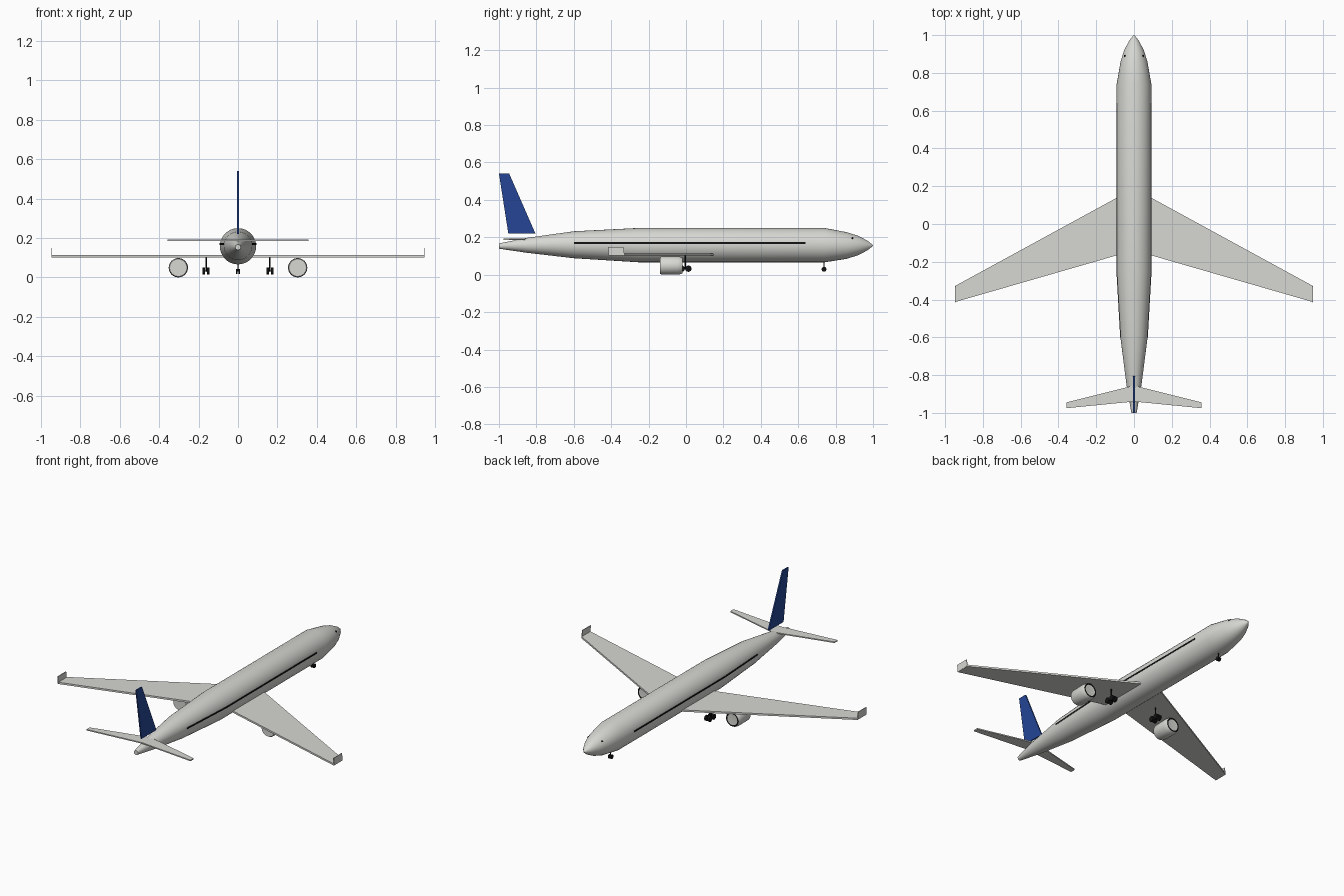
import bpy, bmesh, math
from mathutils import Matrix, Vector

cube = bpy.data.objects.get("Cube")
if cube:
    bpy.data.objects.remove(cube)


def material(name, rgb):
    m = bpy.data.materials.new(name)
    m.use_nodes = True
    m.diffuse_color = (*rgb, 1)
    m.node_tree.nodes["Principled BSDF"].inputs["Base Color"].default_value = (*rgb, 1)
    return m


GREY = material("light grey paint", (0.68, 0.68, 0.65))
BLUE = material("tail blue", (0.018, 0.06, 0.3))
BLACK = material("black", (0.006, 0.006, 0.006))


def finish(bm, name, mats, smooth=False):
    bmesh.ops.recalc_face_normals(bm, faces=bm.faces)
    me = bpy.data.meshes.new(name)
    bm.to_mesh(me)
    bm.free()
    for m in mats:
        me.materials.append(m)
    ob = bpy.data.objects.new(name, me)
    bpy.context.collection.objects.link(ob)
    if smooth:
        bpy.ops.object.select_all(action='DESELECT')
        ob.select_set(True)
        bpy.context.view_layer.objects.active = ob
        bpy.ops.object.shade_smooth_by_angle(angle=math.radians(35))
    return ob


def lathe(name, stations, x, mats, segments=32, black_bands=()):
    """Rings of (y, radius, centre z) along y, closed at both ends."""
    bm = bmesh.new()
    rings = []
    for y, r, z in stations:
        rings.append([bm.verts.new((x + r * math.cos(2 * math.pi * k / segments), y,
                                    z + r * math.sin(2 * math.pi * k / segments)))
                      for k in range(segments)])
    for i, (a, b) in enumerate(zip(rings, rings[1:])):
        for k in range(segments):
            n = (k + 1) % segments
            f = bm.faces.new((a[k], a[n], b[n], b[k]))
            f.material_index = 1 if i in black_bands else 0
    bm.faces.new(rings[0])
    bm.faces.new(rings[-1])
    return finish(bm, name, mats, True)


def slab(name, outline, thickness, mat):
    """Flat plate: a polygon thickened evenly along its normal."""
    bm = bmesh.new()
    pts = [Vector(p) for p in outline]
    n = (pts[1] - pts[0]).cross(pts[2] - pts[0]).normalized() * thickness
    face = bm.faces.new([bm.verts.new(p - n / 2) for p in pts])
    new = bmesh.ops.extrude_face_region(bm, geom=[face])["geom"]
    bmesh.ops.translate(bm, vec=n, verts=[v for v in new if isinstance(v, bmesh.types.BMVert)])
    return finish(bm, name, [mat])


def cylinder(name, centre, radius, depth, axis, mat, segments=16):
    bm = bmesh.new()
    turn = Vector((0, 0, 1)).rotation_difference(Vector(axis)).to_matrix().to_4x4()
    bmesh.ops.create_cone(bm, cap_ends=True, segments=segments, radius1=radius, radius2=radius,
                          depth=depth, matrix=Matrix.Translation(centre) @ turn)
    return finish(bm, name, [mat], True)


# Fuselage, tail to nose
lathe("fuselage", [(-1, 0.014, 0.158), (-0.85, 0.04, 0.162), (-0.6, 0.072, 0.165),
                   (-0.25, 0.092, 0.163), (0.74, 0.092, 0.163), (0.86, 0.071, 0.161),
                   (0.92, 0.052, 0.161), (0.97, 0.026, 0.161), (1, 0.002, 0.161)], 0, [GREY])

# Fin
slab("tail_fin", [(0, -0.805, 0.225), (0, -0.945, 0.545), (0, -1, 0.545), (0, -0.95, 0.225)],
     0.008, BLUE)

for side, s in (("left", 1), ("right", -1)):
    # Wing, upright wing tip and tailplane
    slab(side + "_wing", [(s * 0.06, 0.156, 0.112), (s * 0.947, -0.328, 0.112),
                          (s * 0.947, -0.413, 0.112), (s * 0.06, -0.157, 0.112)], 0.011, GREY)
    slab(side + "_winglet", [(s * 0.946, -0.328, 0.108), (s * 0.946, -0.335, 0.154),
                             (s * 0.946, -0.416, 0.154), (s * 0.946, -0.413, 0.108)], 0.004, GREY)
    slab(side + "_tailplane", [(0, -0.855, 0.194), (s * 0.357, -0.944, 0.194),
                               (s * 0.357, -0.975, 0.194), (0, -0.94, 0.194)], 0.007, GREY)

    # Window stripe following the hull side
    bm = bmesh.new()
    rings = []
    for y, r in ((-0.6, 0.072), (-0.25, 0.092), (0.64, 0.092)):
        rings.append([bm.verts.new((s * (r + dx), y, z))
                      for dx, z in ((-0.004, 0.17), (0.001, 0.17), (0.001, 0.179), (-0.004, 0.179))])
    for a, b in zip(rings, rings[1:]):
        for k in range(4):
            bm.faces.new((a[k], a[k - 1], b[k - 1], b[k]))
    bm.faces.new(rings[0])
    bm.faces.new(rings[-1])
    finish(bm, side + "_window_stripe", [BLACK])

    # Cockpit side window
    cylinder(side + "_cockpit_window", (s * 0.0485, 0.89, 0.2), 0.005, 0.006, (s, 0.3, 0.7), BLACK, 8)

    # Engine with a black inlet ring
    lathe(side + "_engine", [(-0.139, 0.044, 0.054), (-0.13, 0.048, 0.054), (-0.045, 0.049, 0.054),
                             (-0.028, 0.046, 0.054), (-0.02, 0.042, 0.054), (-0.021, 0.034, 0.054)],
          s * 0.303, [GREY, BLACK], black_bands=(4,))

    # Main gear: strut, bogie beam and four wheels
    gx = s * 0.162
    cylinder(side + "_gear_strut", (gx, -0.005, 0.073), 0.004, 0.074, (0, 0, 1), BLACK, 8)
    cylinder(side + "_gear_beam", (gx, -0.005, 0.037), 0.004, 0.036, (0, 1, 0), BLACK, 8)
    for place, y in (("front", 0.013), ("rear", -0.023)):
        cylinder(f"{side}_{place}_axle", (gx, y, 0.037), 0.003, 0.024, (1, 0, 0), BLACK, 8)
        for end, dx in (("inner", -s * 0.011), ("outer", s * 0.011)):
            cylinder(f"{side}_{place}_{end}_wheel", (gx + dx, y, 0.037), 0.017, 0.012,
                     (1, 0, 0), BLACK)

    # Nose wheel
    cylinder(side + "_nose_wheel", (s * 0.006, 0.738, 0.034), 0.013, 0.008, (1, 0, 0), BLACK)

cylinder("nose_gear_strut", (0, 0.738, 0.056), 0.003, 0.044, (0, 0, 1), BLACK, 8)

# Rest the lowest point on the ground
bpy.context.view_layer.update()
meshes = [o for o in bpy.context.collection.objects if o.type == 'MESH']
low = min(v.co.z for o in meshes for v in o.data.vertices)
for o in meshes:
    o.data.transform(Matrix.Translation((0, 0, -low)))
